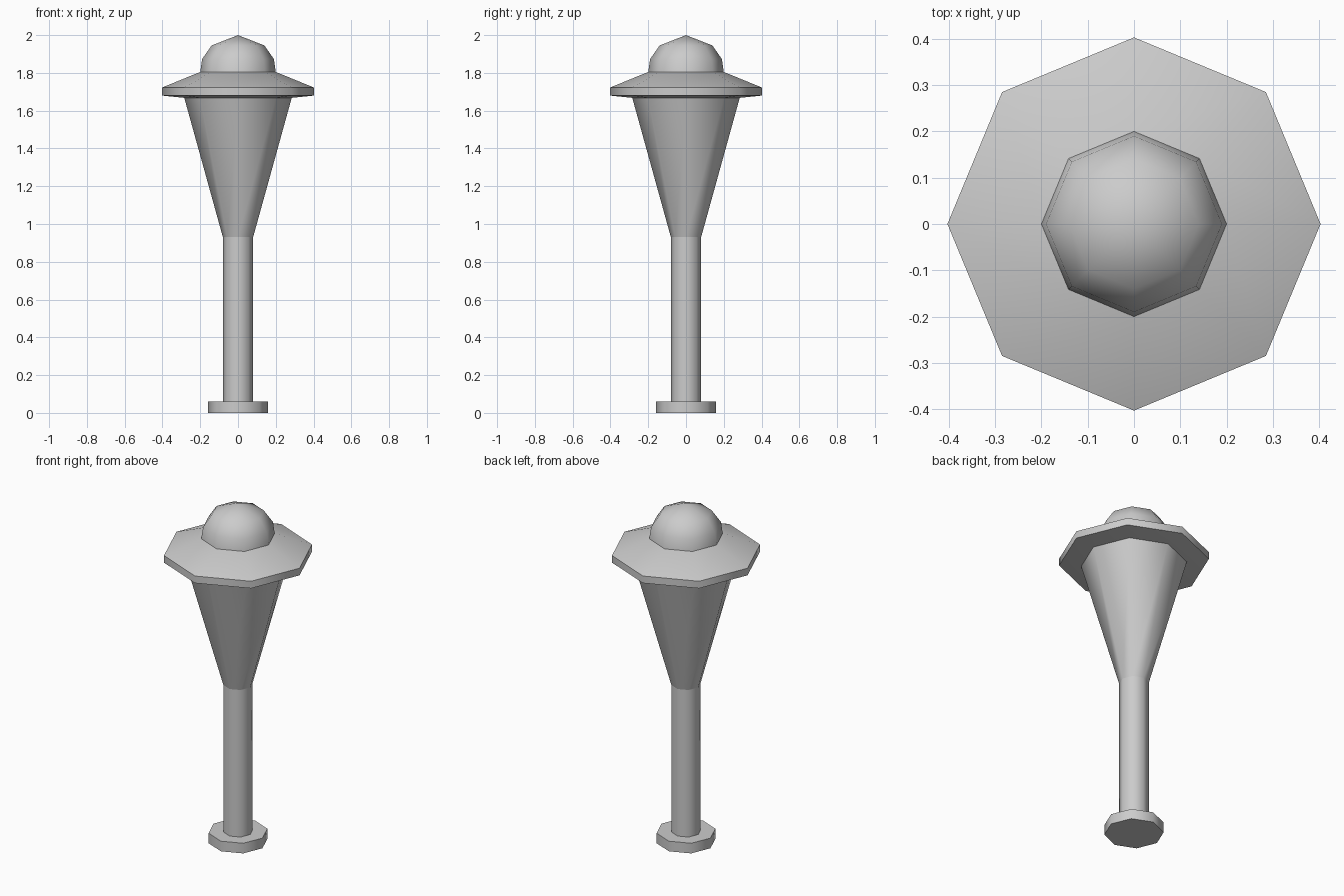
import bpy, bmesh
from math import cos, sin, tau, radians

if "Cube" in bpy.data.objects:
    bpy.data.objects.remove(bpy.data.objects["Cube"])

SIDES = 8


def lathe(name, profile):
    """Closed eight-sided solid from (radius, z) points, bottom to top."""
    bm = bmesh.new()
    rings = []
    for r, z in profile:
        if r == 0:
            rings.append([bm.verts.new((0, 0, z))] * SIDES)
        else:
            rings.append([bm.verts.new((r * cos(tau * i / SIDES), r * sin(tau * i / SIDES), z))
                          for i in range(SIDES)])
    for low, high in zip(rings, rings[1:]):
        for i in range(SIDES):
            j = (i + 1) % SIDES
            bm.faces.new(dict.fromkeys((low[i], low[j], high[j], high[i])))
    # Flat ends
    if profile[0][0] > 0:
        bm.faces.new(rings[0][::-1])
    if profile[-1][0] > 0:
        bm.faces.new(rings[-1])
    bmesh.ops.recalc_face_normals(bm, faces=bm.faces)
    mesh = bpy.data.meshes.new(name)
    bm.to_mesh(mesh)
    bm.free()
    obj = bpy.data.objects.new(name, mesh)
    bpy.context.collection.objects.link(obj)
    # Smooth round the sides, sharp at rims
    bpy.ops.object.select_all(action='DESELECT')
    obj.select_set(True)
    bpy.context.view_layer.objects.active = obj
    bpy.ops.object.shade_smooth_by_angle(angle=radians(50))
    return obj


# Foot and pole
lathe("base", [(0.16, 0), (0.16, 0.06)])
lathe("pole", [(0.08, 0.06), (0.08, 0.93)])
# Flared lantern body
lathe("lantern", [(0.08, 0.93), (0.285, 1.67)])
# Wide sloping cap with a thin rim
lathe("cap", [(0.285, 1.668), (0.403, 1.68), (0.403, 1.722), (0.2, 1.805)])
# Dome on top
lathe("dome", [(0.2, 1.805), (0.19, 1.873), (0.14, 1.945), (0, 2.0)])
